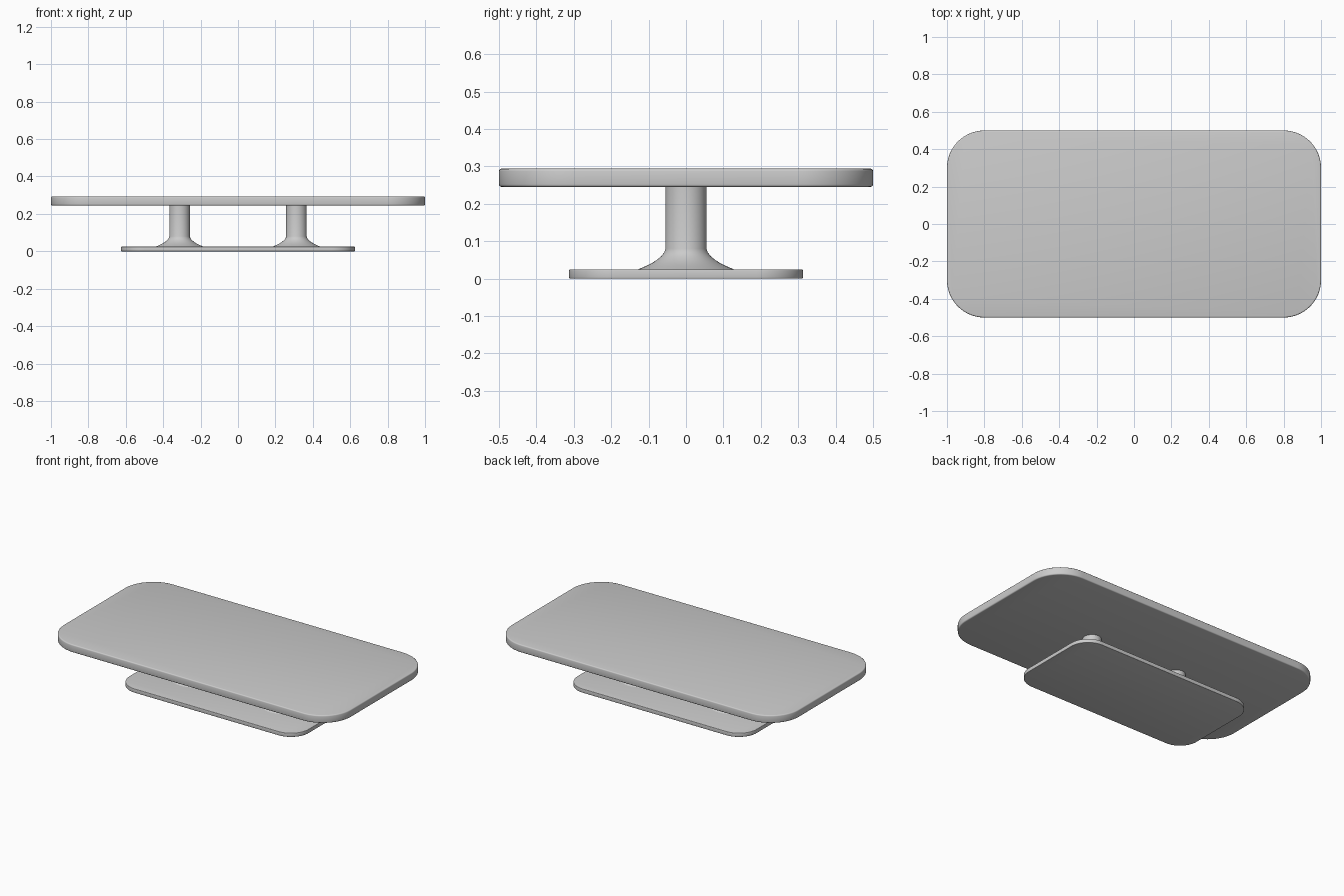
import bpy, bmesh, math

if "Cube" in bpy.data.objects:
    bpy.data.objects.remove(bpy.data.objects["Cube"])


def finish(name, bm):
    bmesh.ops.recalc_face_normals(bm, faces=bm.faces)
    mesh = bpy.data.meshes.new(name)
    bm.to_mesh(mesh)
    bm.free()
    obj = bpy.data.objects.new(name, mesh)
    bpy.context.collection.objects.link(obj)
    bpy.ops.object.select_all(action='DESELECT')
    obj.select_set(True)
    bpy.context.view_layer.objects.active = obj
    return obj


def rounded_slab(name, hx, hy, z0, z1, radius, edge):
    """Rounded rectangle, extruded, with softened rims."""
    bm = bmesh.new()
    steps = 16
    verts = []
    for i, (sx, sy) in enumerate([(1, 1), (-1, 1), (-1, -1), (1, -1)]):
        for k in range(steps + 1):
            a = math.pi / 2 * (i + k / steps)
            verts.append(bm.verts.new((sx * (hx - radius) + radius * math.cos(a),
                                       sy * (hy - radius) + radius * math.sin(a), z0)))
    face = bm.faces.new(verts)
    ext = bmesh.ops.extrude_face_region(bm, geom=[face])
    top = [g for g in ext['geom'] if isinstance(g, bmesh.types.BMVert)]
    bmesh.ops.translate(bm, verts=top, vec=(0, 0, z1 - z0))
    rims = [e for e in bm.edges if abs(e.verts[0].co.z - e.verts[1].co.z) < 1e-6]
    bmesh.ops.bevel(bm, geom=rims, offset=edge, segments=3, profile=0.5, affect='EDGES')
    finish(name, bm)
    bpy.ops.object.shade_smooth_by_angle(angle=math.radians(35))


def lathe(name, profile, x, sides=48):
    """Revolve (radius, z) points around a vertical axis."""
    bm = bmesh.new()
    rings = [[bm.verts.new((x + r * math.cos(2 * math.pi * k / sides),
                            r * math.sin(2 * math.pi * k / sides), z))
              for k in range(sides)] for r, z in profile]
    for a, b in zip(rings, rings[1:]):
        for k in range(sides):
            n = (k + 1) % sides
            bm.faces.new((a[k], a[n], b[n], b[k]))
    bm.faces.new(rings[0])
    bm.faces.new(rings[-1])
    finish(name, bm)
    bpy.ops.object.shade_smooth_by_angle(angle=math.radians(40))


# Table top and base plate
rounded_slab("table_top", 1.0, 0.5, 0.245, 0.294, 0.2, 0.007)
rounded_slab("base_plate", 0.625, 0.3125, 0.0, 0.025, 0.125, 0.003)

# Two flared pedestal columns
flare = [(0.13, 0.024), (0.11, 0.0325), (0.093, 0.0405), (0.078, 0.050),
         (0.066, 0.060), (0.058, 0.070), (0.055, 0.080), (0.055, 0.246)]
for side, x in (("left", -0.3125), ("right", 0.3125)):
    lathe(side + "_column", flare, x)
